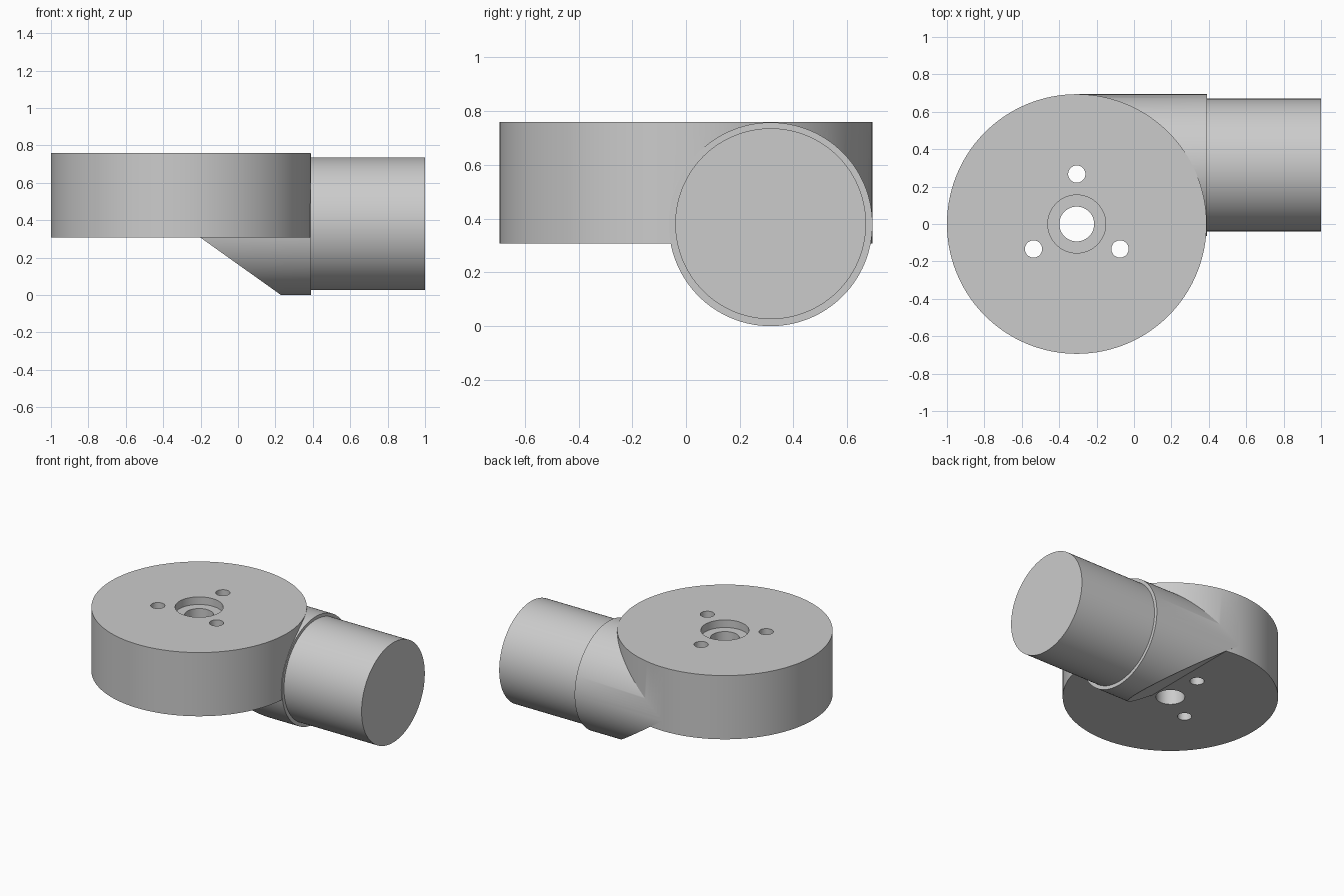
import bpy, bmesh, math
from mathutils import Matrix, Vector

if "Cube" in bpy.data.objects:
    bpy.data.objects.remove(bpy.data.objects["Cube"], do_unlink=True)

grey = bpy.data.materials.new("machined_grey")
grey.use_nodes = True
colour = (0.6, 0.6, 0.6, 1)
grey.diffuse_color = colour
grey.node_tree.nodes["Principled BSDF"].inputs["Base Color"].default_value = colour

DISC_X, DISC_R, DISC_BOTTOM, DISC_TOP = -0.306, 0.694, 0.307, 0.76
PIPE_Y, PIPE_Z = 0.315, 0.381


def cylinder(name, radius, start, end, axis="Z", sides=128, slope=None):
    """Capped cylinder between two points on an axis, optionally trimmed by a plane."""
    start, end = Vector(start), Vector(end)
    turn = Matrix.Rotation(math.pi / 2, 4, "Y") if axis == "X" else Matrix()
    bm = bmesh.new()
    bmesh.ops.create_cone(bm, cap_ends=True, segments=sides, radius1=radius,
                          radius2=radius, depth=(end - start).length,
                          matrix=Matrix.Translation((start + end) / 2) @ turn)
    if slope:
        point, normal = slope
        cut = bmesh.ops.bisect_plane(bm, geom=bm.verts[:] + bm.edges[:] + bm.faces[:],
                                     plane_co=point, plane_no=normal, clear_outer=True)
        rim = [g for g in cut["geom_cut"] if isinstance(g, bmesh.types.BMEdge)]
        bmesh.ops.contextual_create(bm, geom=rim)
    bmesh.ops.recalc_face_normals(bm, faces=bm.faces[:])
    mesh = bpy.data.meshes.new(name)
    bm.to_mesh(mesh)
    bm.free()
    mesh.materials.append(grey)
    obj = bpy.data.objects.new(name, mesh)
    bpy.context.collection.objects.link(obj)
    return obj


def combine(target, tool, operation):
    """Apply a boolean and remove its tool."""
    mod = target.modifiers.new("boolean", "BOOLEAN")
    mod.operation, mod.object, mod.solver = operation, tool, "EXACT"
    bpy.context.view_layer.objects.active = target
    bpy.ops.object.modifier_apply(modifier=mod.name)
    bpy.data.objects.remove(tool, do_unlink=True)


# Flange disc
body = cylinder("flange_body", DISC_R, (DISC_X, 0, DISC_BOTTOM), (DISC_X, 0, DISC_TOP), sides=160)

# Side collar with a sloping underside, merged into the disc
collar = cylinder("collar", 0.379, (DISC_X, PIPE_Y, 0.379), (0.39, PIPE_Y, 0.379), "X",
                  slope=((-0.2, PIPE_Y, DISC_BOTTOM), (-0.307, 0, -0.43)))
combine(body, collar, "UNION")

# Centre bore, counterbore and three bolt holes
holes = [(0.093, 0, 0, 0.1), (0.155, 0, 0, DISC_TOP - 0.054)]
for i in range(3):
    a = math.radians(90 + 120 * i)
    holes.append((0.046, 0.267 * math.cos(a), 0.267 * math.sin(a), 0.1))
for radius, x, y, bottom in holes:
    cutter = cylinder("cutter", radius, (DISC_X + x, y, bottom), (DISC_X + x, y, 0.9), sides=48)
    combine(body, cutter, "DIFFERENCE")

# Pipe stub
pipe = cylinder("pipe_stub", 0.355, (0.37, PIPE_Y, PIPE_Z), (1, PIPE_Y, PIPE_Z), "X")

# Smooth walls with crisp rims
bpy.ops.object.select_all(action="DESELECT")
for obj in (body, pipe):
    obj.select_set(True)
bpy.context.view_layer.objects.active = body
bpy.ops.object.shade_smooth_by_angle(angle=math.radians(20))
